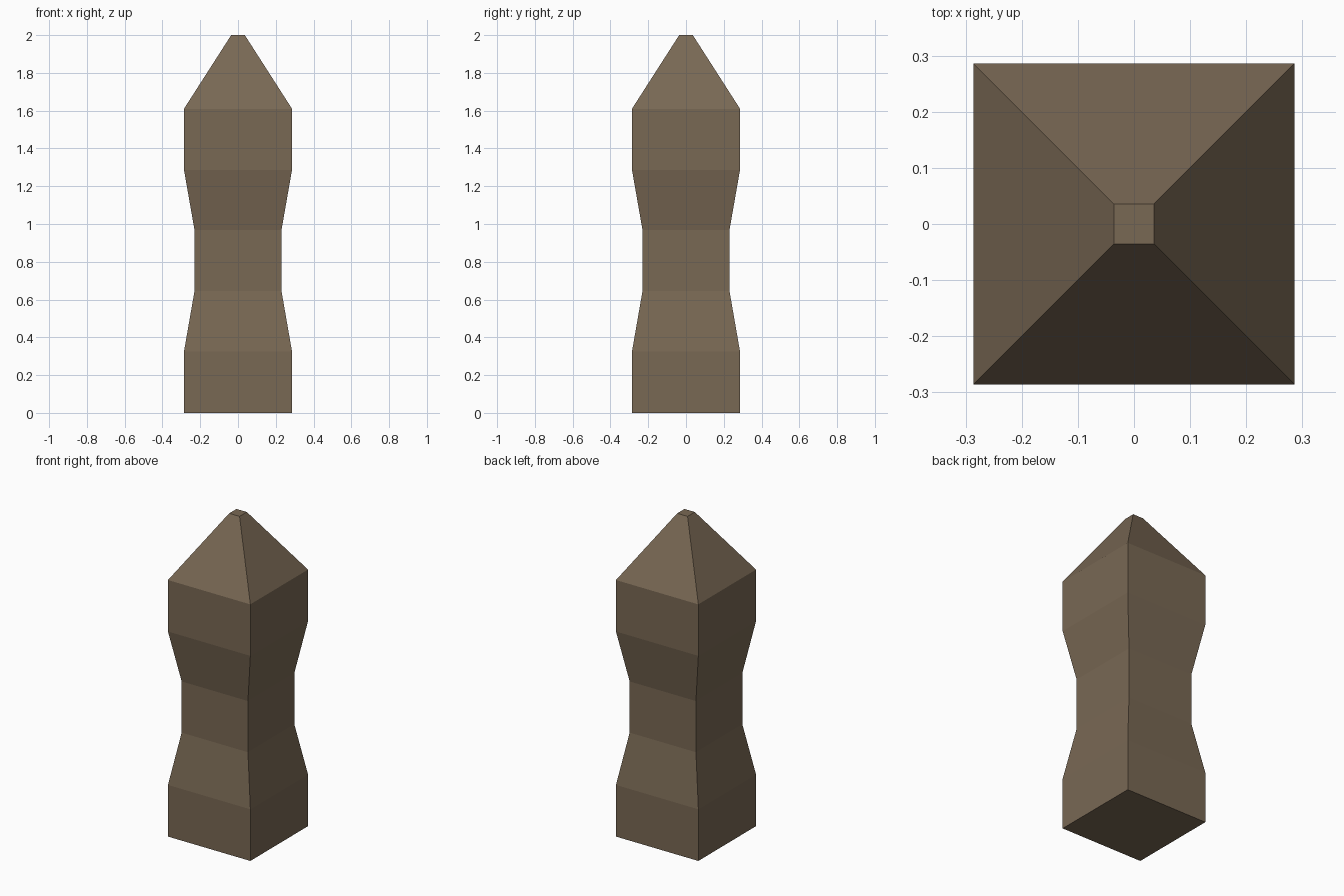
import bpy
import bmesh

if "Cube" in bpy.data.objects:
    bpy.data.objects.remove(bpy.data.objects["Cube"])

# Weathered wood colour
wood = bpy.data.materials.new("brown_wood")
wood.diffuse_color = (0.19, 0.138, 0.088, 1)
wood.use_nodes = True
wood.node_tree.nodes["Principled BSDF"].inputs["Base Color"].default_value = wood.diffuse_color

# Square post profile: (height, half width)
PROFILE = [(0, 0.286), (0.324, 0.286), (0.646, 0.23), (0.967, 0.23),
           (1.287, 0.286), (1.61, 0.286), (2.0, 0.036)]
CORNERS = [(-1, -1), (1, -1), (1, 1), (-1, 1)]

# Stack square rings, bridge them and cap both ends
bm = bmesh.new()
rings = [[bm.verts.new((x * w, y * w, z)) for x, y in CORNERS] for z, w in PROFILE]
for low, high in zip(rings, rings[1:]):
    for i in range(4):
        j = (i + 1) % 4
        bm.faces.new((low[i], low[j], high[j], high[i]))
bm.faces.new(rings[0][::-1])
bm.faces.new(rings[-1])

# Waisted post with a pointed top
mesh = bpy.data.meshes.new("pointed_post")
bm.to_mesh(mesh)
bm.free()
mesh.materials.append(wood)
post = bpy.data.objects.new("pointed_post", mesh)
bpy.context.collection.objects.link(post)
